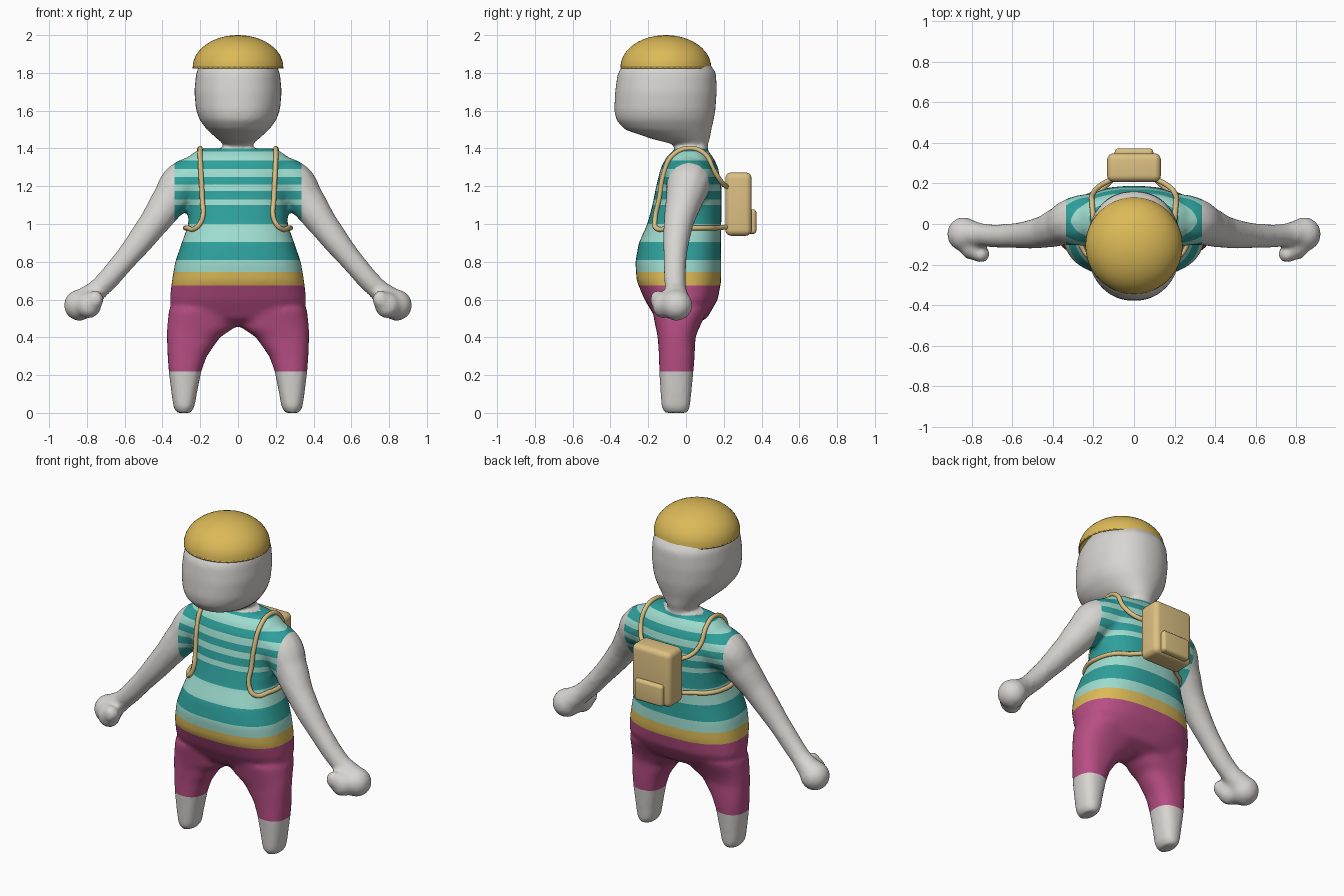
import bpy, bmesh, math
from mathutils import Matrix, Vector
from mathutils.bvhtree import BVHTree

cube = bpy.data.objects.get("Cube")
if cube:
    bpy.data.objects.remove(cube, do_unlink=True)


def material(name, rgb):
    linear = [(c / 255 / 12.92 if c < 11 else ((c / 255 + .055) / 1.055) ** 2.4) for c in rgb]
    mat = bpy.data.materials.new(name)
    mat.use_nodes = True
    mat.diffuse_color = (*linear, 1)
    shader = mat.node_tree.nodes["Principled BSDF"]
    shader.inputs["Base Color"].default_value = (*linear, 1)
    shader.inputs["Roughness"].default_value = .7
    return mat


skin = material("pale_grey_skin", (216, 214, 210))
trousers = material("magenta_cloth", (184, 78, 132))
yellow = material("golden_yellow", (220, 186, 88))
pale = material("pale_mint", (158, 220, 207))
teal = material("dark_teal", (46, 160, 156))
tan = material("tan_canvas", (220, 192, 130))


def add_object(name, mesh, *mats):
    ob = bpy.data.objects.new(name, mesh)
    bpy.context.collection.objects.link(ob)
    for mat in mats:
        mesh.materials.append(mat)
    return ob


def mesh_from(bm, name):
    bmesh.ops.recalc_face_normals(bm, faces=bm.faces)
    mesh = bpy.data.meshes.new(name)
    bm.to_mesh(mesh)
    bm.free()
    return mesh


def evaluated_mesh(ob):
    deps = bpy.context.evaluated_depsgraph_get()
    return bpy.data.meshes.new_from_object(ob.evaluated_get(deps))


def smooth(ob, degrees=40):
    bpy.ops.object.select_all(action='DESELECT')
    ob.select_set(True)
    bpy.context.view_layer.objects.active = ob
    bpy.ops.object.shade_smooth_by_angle(angle=math.radians(degrees))


def loft(bm, rings, power=2.4, steps=40):
    """Closed solid through rounded rings: (z, front y, back y, centre x, half width)."""
    loops = []
    for z, front, back, cx, rx in rings:
        loop = []
        for i in range(steps):
            a = math.tau * i / steps
            c, s = (math.copysign(abs(v) ** (2 / power), v) for v in (math.cos(a), math.sin(a)))
            loop.append(bm.verts.new((cx + rx * c, (front + back) / 2 + (back - front) / 2 * s, z)))
        loops.append(loop)
    for low, high in zip(loops, loops[1:]):
        for i in range(steps):
            j = (i + 1) % steps
            bm.faces.new((low[i], low[j], high[j], high[i]))
    bm.faces.new(loops[0][::-1])
    bm.faces.new(loops[-1])


def tube(name, points):
    """Round tube mesh along a smooth path of (location, radius)."""
    curve = bpy.data.curves.new(name, 'CURVE')
    curve.dimensions = '3D'
    curve.bevel_depth = 1
    curve.bevel_resolution = 4
    curve.use_fill_caps = True
    spline = curve.splines.new('BEZIER')
    spline.bezier_points.add(len(points) - 1)
    for bp, (co, radius) in zip(spline.bezier_points, points):
        bp.co, bp.radius = co, radius
    for bp in spline.bezier_points:
        bp.handle_left_type = bp.handle_right_type = 'AUTO'
    ob = add_object(name + "_path", curve)
    mesh = evaluated_mesh(ob)
    bpy.data.objects.remove(ob, do_unlink=True)
    return mesh


def ball(bm, centre, size):
    bmesh.ops.create_uvsphere(bm, u_segments=24, v_segments=16, radius=1,
                              matrix=Matrix.LocRotScale(centre, None, size))


# Body: torso, head, legs and arms fused into one soft skin
bm = bmesh.new()
torso = [(.46, -.1, .03, .16), (.5, -.16, .11, .29), (.55, -.19, .14, .35), (.6, -.22, .168, .362),
         (.7, -.262, .187, .35), (.8, -.268, .187, .333), (.9, -.25, .185, .298),
         (1, -.205, .187, .263), (1.1, -.178, .188, .262), (1.2, -.158, .188, .28),
         (1.3, -.133, .17, .285), (1.36, -.1, .14, .26), (1.4, -.05, .1, .2)]
head = [(1.3, -.05, .11, .08), (1.42, -.06, .115, .073), (1.45, -.18, .127, .11), (1.5, -.325, .135, .165),
        (1.55, -.37, .147, .203), (1.6, -.38, .156, .222), (1.7, -.376, .163, .232),
        (1.8, -.362, .16, .222), (1.87, -.31, .11, .19), (1.94, -.2, .0, .1)]
loft(bm, [(z, f, b, 0, rx) for z, f, b, rx in torso], 2.5)
loft(bm, [(z, f, b, 0, rx) for z, f, b, rx in head], 2.2)

leg = [(0, -.115, .01, .25, .325), (.03, -.13, .022, .23, .342), (.1, -.135, .028, .218, .352),
       (.22, -.142, .04, .194, .367), (.3, -.143, .046, .165, .373), (.4, -.15, .05, .095, .377),
       (.45, -.16, .07, .02, .376), (.55, -.18, .12, .0, .365)]
arm = [((.15, .02, 1.23), .14), ((.28, .015, 1.215), .125), ((.36, -.01, 1.125), .1),
       ((.45, -.04, 1), .08), ((.6, -.058, .81), .062), ((.74, -.055, .655), .057),
       ((.82, -.045, .59), .07)]
for side in (1, -1):
    loft(bm, [(z, f, b, side * (i + o) / 2, (o - i) / 2) for z, f, b, i, o in leg])
    mirrored = [((side * x, y, z), r) for (x, y, z), r in arm]
    arm_mesh = tube("arm", mirrored)
    bm.from_mesh(arm_mesh)
    bpy.data.meshes.remove(arm_mesh)
    ball(bm, (side * .84, -.05, .57), (.083, .085, .083))
    ball(bm, (side * .79, -.12, .57), (.068, .06, .07))
    ball(bm, (side * .755, -.15, .6), (.045, .042, .05))

rough = add_object("rough_body", mesh_from(bm, "rough_body"))
remesh = rough.modifiers.new("fuse", 'REMESH')
remesh.mode = 'VOXEL'
remesh.voxel_size = .014
relax = rough.modifiers.new("relax", 'SMOOTH')
relax.factor = .5
relax.iterations = 10
body_mesh = evaluated_mesh(rough)
bpy.data.objects.remove(rough, do_unlink=True)
body_mesh.materials.clear()

# Clothing: cut the skin at each colour edge, then colour the bands by height
bands = [(.22, skin), (.675, trousers), (.745, yellow), (.81, pale), (.905, teal), (1, pale),
         (1.1, teal), (1.13, pale), (1.175, teal), (1.21, pale), (1.25, teal), (1.29, pale),
         (1.335, teal), (1.385, pale), (1.4, teal), (9, skin)]
palette = [skin, trousers, yellow, pale, teal]
sleeve = .335
bm = bmesh.new()
bm.from_mesh(body_mesh)
cuts = [((0, 0, z), (0, 0, 1)) for z, _ in bands[:-1]]
cuts += [((s * sleeve, 0, 0), (1, 0, 0)) for s in (1, -1)]
for co, normal in cuts:
    bmesh.ops.bisect_plane(bm, geom=bm.verts[:] + bm.edges[:] + bm.faces[:],
                           plane_co=co, plane_no=normal, dist=.0005)
for face in bm.faces:
    c = face.calc_center_median()
    bare = abs(c.x) > .45 or (abs(c.x) > sleeve and c.z > .85)
    mat = skin if bare else next(m for top, m in bands if c.z < top)
    face.material_index = palette.index(mat)
surface = BVHTree.FromBMesh(bm)
bm.to_mesh(body_mesh)
bm.free()
body = add_object("body", body_mesh, *palette)
smooth(body, 80)

# Cap: hollow half dome
bm = bmesh.new()
bmesh.ops.create_uvsphere(bm, u_segments=48, v_segments=24, radius=1)
bmesh.ops.bisect_plane(bm, geom=bm.verts[:] + bm.edges[:] + bm.faces[:], plane_co=(0, 0, 0),
                       plane_no=(0, 0, 1), clear_inner=True)
bmesh.ops.transform(bm, verts=bm.verts,
                    matrix=Matrix.LocRotScale(Vector((0, -.107, 1.83)), None, Vector((.24, .24, .17))))
cap = add_object("cap", mesh_from(bm, "cap"), yellow)
shell = cap.modifiers.new("thickness", 'SOLIDIFY')
shell.thickness = .008
shell.offset = -1
smooth(cap)


# Backpack: rounded box with a front pocket
def rounded_box(name, centre, size, radius):
    bm = bmesh.new()
    bmesh.ops.create_cube(bm, size=1, matrix=Matrix.LocRotScale(Vector(centre), None, Vector(size)))
    bmesh.ops.bevel(bm, geom=bm.edges[:], offset=radius, segments=5, profile=.5, affect='EDGES')
    smooth(add_object(name, mesh_from(bm, name), tan))


rounded_box("backpack", (0, .278, 1.105), (.265, .14, .335), .032)
rounded_box("backpack_pocket", (0, .345, 1.012), (.19, .055, .13), .018)

# Straps: over each shoulder, down the chest and round the waist to the pack
strap = [(.2, .14, 1.28), (.2, .09, 1.36), (.2, .02, 1.4), (.2, -.07, 1.36), (.2, -.13, 1.26),
         (.2, -.16, 1.14), (.2, -.18, 1.03), (.225, -.16, .98), (.27, -.08, .98), (.28, .02, .98),
         (.24, .12, .98), (.17, .17, .98)]
for side, label in ((1, "left"), (-1, "right")):
    path = [Vector((side * .1, .225, 1.19)), Vector((side * .165, .19, 1.22))]
    for x, y, z in strap:
        spot, normal, _, _ = surface.find_nearest(Vector((side * x, y, z)))
        path.append(spot + normal * .006)
    path.append(Vector((side * .1, .225, .985)))
    name = label + "_strap"
    smooth(add_object(name, tube(name, [(p, .013) for p in path]), tan), 60)
